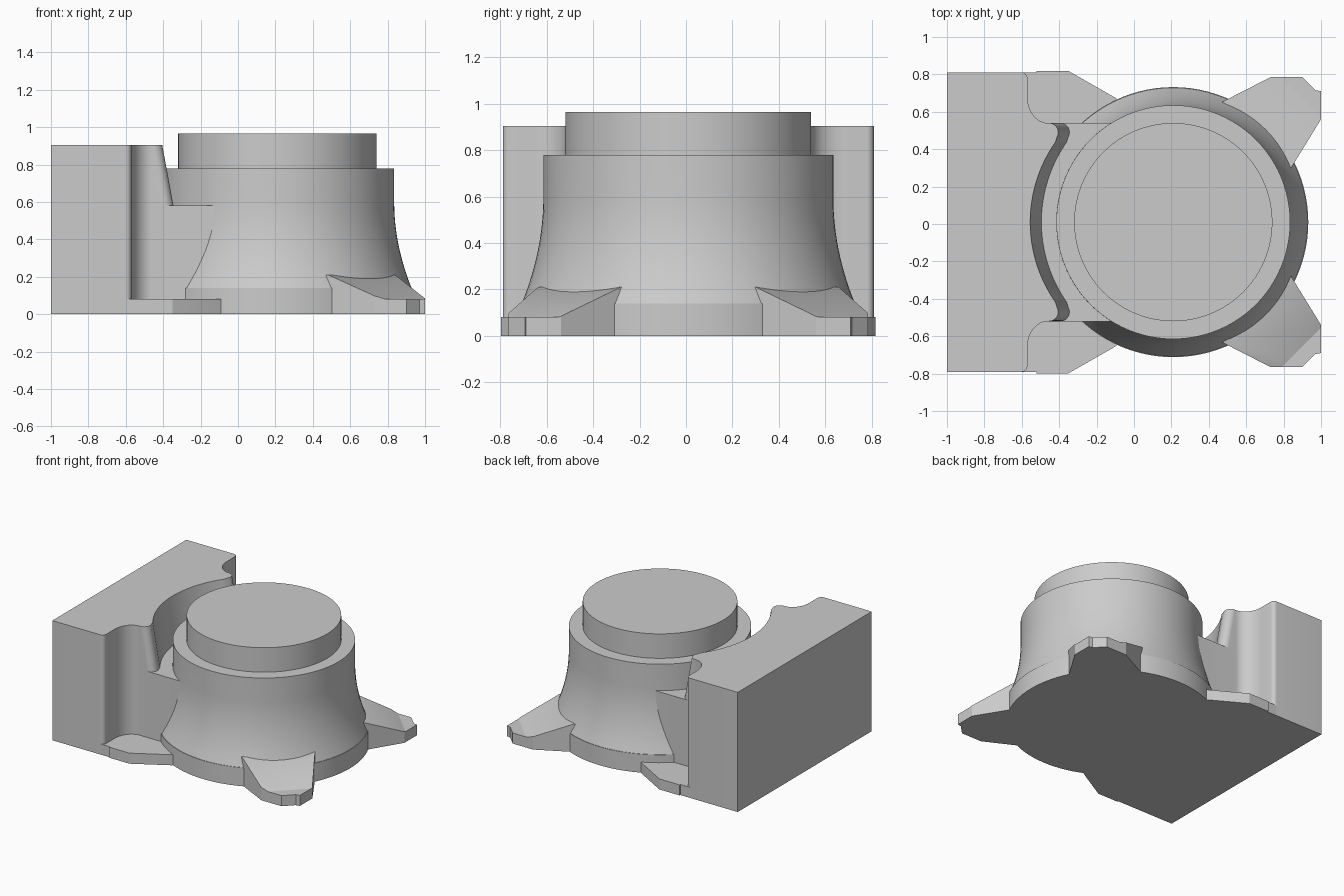
import bpy, bmesh
from math import sin, cos, radians
from mathutils import Vector

cube = bpy.data.objects.get("Cube")
if cube:
    bpy.data.objects.remove(cube)

grey = bpy.data.materials.new("plain grey")
grey.use_nodes = True
colour = (0.6, 0.6, 0.6, 1)
grey.diffuse_color = colour
grey.node_tree.nodes["Principled BSDF"].inputs["Base Color"].default_value = colour

MID_Y = 0.01      # symmetry plane of the whole part
AXIS_X = 0.21     # axis of the round body


def finish(name, bm, x=0):
    bmesh.ops.recalc_face_normals(bm, faces=bm.faces)
    me = bpy.data.meshes.new(name)
    bm.to_mesh(me)
    bm.free()
    me.materials.append(grey)
    me.shade_smooth()
    me.set_sharp_from_angle(angle=radians(25))
    ob = bpy.data.objects.new(name, me)
    ob.location = (x, MID_Y, 0)
    bpy.context.collection.objects.link(ob)
    return ob


def loft(bm, low, high, z0, z1):
    """Solid between two plan outlines with equal point counts."""
    a = [bm.verts.new((x, y, z0)) for x, y in low]
    b = [bm.verts.new((x, y, z1)) for x, y in high]
    n = len(a)
    for i in range(n):
        j = (i + 1) % n
        bm.faces.new((a[i], a[j], b[j], b[i]))
    bm.faces.new(a[::-1])
    bm.faces.new(b)


def arc(cx, cy, rx, ry, start, end, steps):
    angles = [radians(start + (end - start) * i / steps) for i in range(steps + 1)]
    return [(cx + rx * cos(t), cy + ry * sin(t)) for t in angles]


def both_sides(half):
    """Complete a front-half outline by mirroring it to the back."""
    return half + [(x, -y) for x, y in reversed(half)]


# Round body: straight foot, flared skirt, collar and raised top disc
flare = [(0.625 + 0.093 * (1 - i / 12) ** 2, 0.14 + 0.46 * i / 12) for i in range(13)]
profile = [(0, 0), (0.722, 0), (0.722, 0.14)] + flare
profile += [(0.625, 0.78), (0.53, 0.78), (0.53, 0.965), (0, 0.965)]
bm = bmesh.new()
verts = [bm.verts.new((r, 0, z)) for r, z in profile]
edges = [bm.edges.new(pair) for pair in zip(verts, verts[1:])]
bmesh.ops.spin(bm, geom=verts + edges, cent=(0, 0, 0), axis=(0, 0, 1),
               angle=radians(360), steps=96)
bmesh.ops.remove_doubles(bm, verts=bm.verts, dist=0.0005)
finish("round_body", bm, AXIS_X)

# Block behind the body: rounded corner and concave fillet on each flank
flank = [(-1, -0.8)] + arc(-0.6, -0.77, 0.03, 0.03, -90, 0, 6)
flank += arc(-0.46, -0.67, 0.11, 0.14, 180, 90, 12)
bm = bmesh.new()
lower = both_sides(flank + [(0, -0.53)])
loft(bm, lower, lower, 0, 0.58)
finish("lower_block", bm)

# Upper block: rounded noses and a curved hollow that leans back with height
hollow = arc(-0.395, -0.48, 0.05, 0.05, -90, 30, 10)
hollow += arc(0.25, 0, 0.745, 0.745, 215, 181, 20)
leaned = [(x - 0.06, y) for x, y in hollow]
bm = bmesh.new()
loft(bm, both_sides(flank + hollow), both_sides(flank + leaned), 0.58, 0.905)
finish("upper_block", bm)

# Thin base plate joining block and body
plate = both_sides([(-0.95, -0.8), (-0.52, -0.8), (-0.52, -0.808), (-0.35, -0.808),
                    (-0.1, -0.665), (0.1, -0.5)])
bm = bmesh.new()
loft(bm, plate, plate, 0, 0.08)
finish("base_plate", bm)

# Two sloping feet, each a wedge cut by a tilted plane on a thin pad
outline = [(0.29, -0.55), (0.73, -0.775), (0.9, -0.775), (0.97, -0.705),
           (1, -0.7), (1, -0.55), (0.84, -0.29), (0.74, -0.13)]
for name, side in (("front_foot", 1), ("back_foot", -1)):
    points = [(x, y * side) for x, y in outline]
    bm = bmesh.new()
    loft(bm, points, points, 0, 0.21)
    cut = bmesh.ops.bisect_plane(
        bm, geom=bm.verts[:] + bm.edges[:] + bm.faces[:],
        plane_co=Vector((0.84, -0.29 * side, 0.21)),
        plane_no=Vector((0.3, -0.3 * side, 1)), clear_outer=True)
    rim = [e for e in cut["geom_cut"] if isinstance(e, bmesh.types.BMEdge)]
    bmesh.ops.holes_fill(bm, edges=[e for e in bm.edges if e.is_boundary] or rim)
    loft(bm, points, points, 0, 0.08)
    finish(name, bm)
